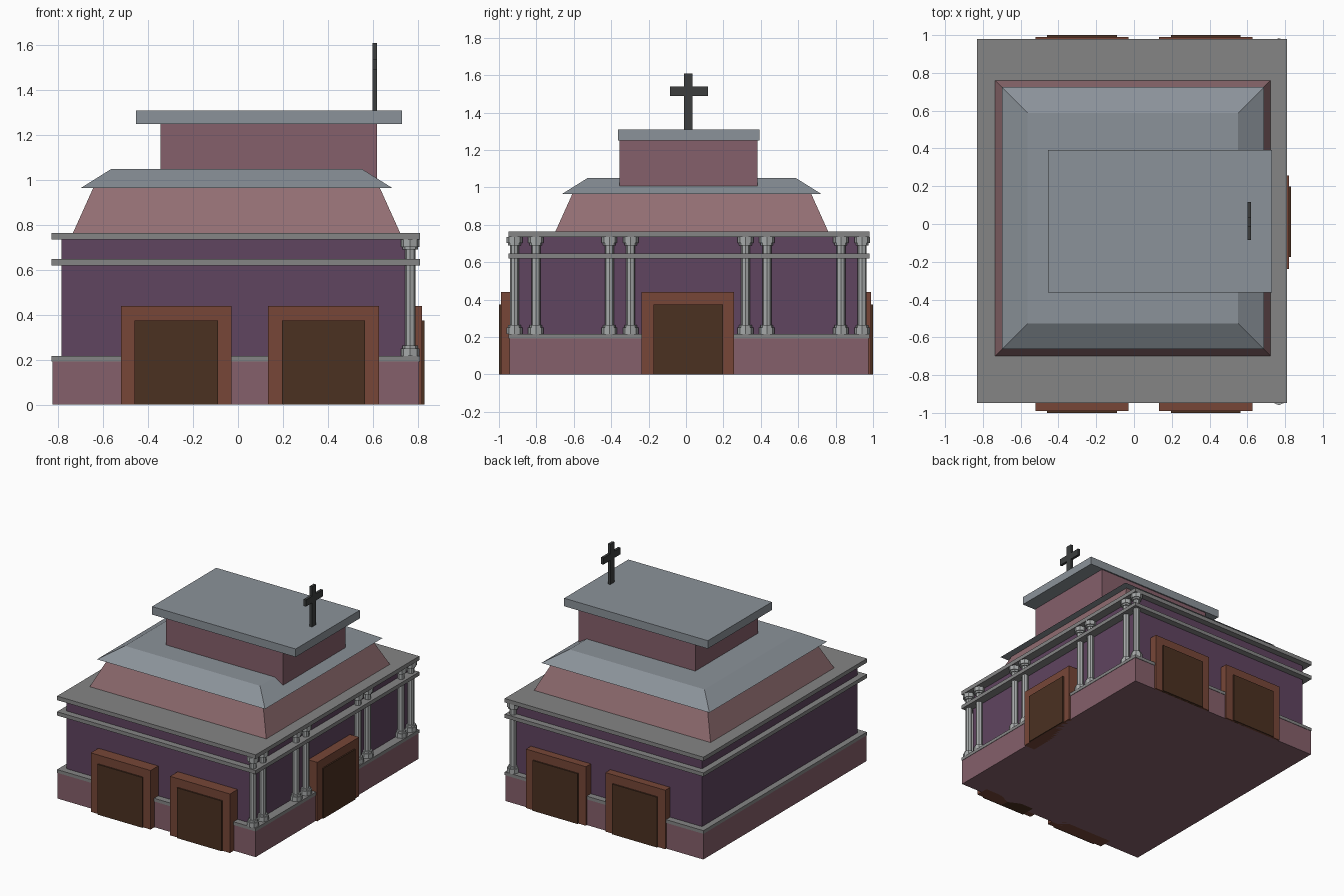
import bpy, bmesh
from math import pi

if "Cube" in bpy.data.objects:
    bpy.data.objects.remove(bpy.data.objects["Cube"])


def material(name, rgb):
    m = bpy.data.materials.new(name)
    m.diffuse_color = tuple((c / 255) ** 2.2 for c in rgb) + (1,)
    m.use_nodes = True
    m.node_tree.nodes["Principled BSDF"].inputs["Base Color"].default_value = m.diffuse_color
    return m


PURPLE = material("purple_wall", (96, 70, 96))
PINK = material("pink_plaster", (132, 96, 106))
ROSE = material("rose_plaster", (145, 110, 114))
SLATE = material("slate", (138, 145, 152))
STONE = material("stone", (132, 132, 132))
COLUMN = material("column_stone", (165, 168, 168))
WOOD = material("frame_wood", (118, 72, 58))
DARK = material("door_wood", (76, 52, 38))
IRON = material("iron", (62, 64, 64))


def finish(name, bm, mat):
    bmesh.ops.recalc_face_normals(bm, faces=bm.faces)
    me = bpy.data.meshes.new(name)
    bm.to_mesh(me)
    bm.free()
    me.materials.append(mat)
    ob = bpy.data.objects.new(name, me)
    bpy.context.collection.objects.link(ob)
    return ob


def tier(name, x, y, z, mat, inset=0.0):
    """Box between the given ranges; inset narrows the top into a frustum."""
    bm = bmesh.new()
    rings = []
    for h, d in ((z[0], 0), (z[1], inset)):
        x0, x1, y0, y1 = x[0] + d, x[1] - d, y[0] + d, y[1] - d
        rings.append([bm.verts.new((px, py, h)) for px, py in
                      ((x0, y0), (x1, y0), (x1, y1), (x0, y1))])
    bm.faces.new(rings[0])
    bm.faces.new(rings[1])
    for i in range(4):
        j = (i + 1) % 4
        bm.faces.new((rings[0][i], rings[0][j], rings[1][j], rings[1][i]))
    return finish(name, bm, mat)


# Main body and ledges
LX, LY = (-0.83, 0.81), (-0.948, 0.98)
tier("plinth", (-0.827, 0.807), (-0.945, 0.977), (0, 0.195), PINK)
tier("main_wall", (-0.785, 0.745), (-0.9, 0.932), (0.19, 0.75), PURPLE)
for name, z in (("plinth_ledge", (0.193, 0.217)), ("middle_ledge", (0.62, 0.648)),
                ("top_ledge", (0.735, 0.765))):
    tier(name, LX, LY, z, STONE)

# Stepped roof
tier("sloped_roof_wall", (-0.735, 0.722), (-0.698, 0.76), (0.765, 0.967), ROSE, 0.091)
tier("hipped_roof", (-0.70, 0.687), (-0.663, 0.724), (0.965, 1.05), SLATE, 0.136)
tier("upper_block", (-0.345, 0.62), (-0.355, 0.383), (1.0, 1.255), PINK)
tier("upper_roof_slab", (-0.455, 0.73), (-0.363, 0.393), (1.25, 1.31), SLATE)

# Cross
tier("cross_post", (0.6, 0.619), (-0.012, 0.036), (1.3, 1.61), IRON)
tier("cross_arm", (0.6, 0.619), (-0.085, 0.117), (1.49, 1.54), IRON)

# Doors on the front, the back and the right side
for x in (-0.275, 0.38):
    for name, s in (("front", -1), ("back", 1)):
        for part, w, h, d, mat in (("frame", 0.247, 0.44, 0.99, WOOD),
                                   ("door", 0.185, 0.375, 1.0, DARK)):
            tier(f"{name}_{part}", (x - w, x + w), sorted((s * 0.89, s * d)), (0, h), mat)
tier("side_frame", (0.73, 0.82), (-0.237, 0.257), (0, 0.44), WOOD)
tier("side_door", (0.73, 0.83), (-0.175, 0.198), (0, 0.375), DARK)


# Paired columns along the right side
def column(y):
    bm = bmesh.new()
    for r, z0, z1 in ((0.024, 0.215, 0.737), (0.042, 0.217, 0.25), (0.034, 0.25, 0.264),
                      (0.042, 0.703, 0.736), (0.034, 0.69, 0.703)):
        ret = bmesh.ops.create_cone(bm, cap_ends=True, segments=8, radius1=r, radius2=r,
                                    depth=z1 - z0)
        bmesh.ops.translate(bm, verts=ret["verts"], vec=(0.767, y, (z0 + z1) / 2))
    finish("column", bm, COLUMN)


for pair in (-0.86, -0.353, 0.375, 0.885):
    for side in (-0.057, 0.057):
        column(pair + side)
